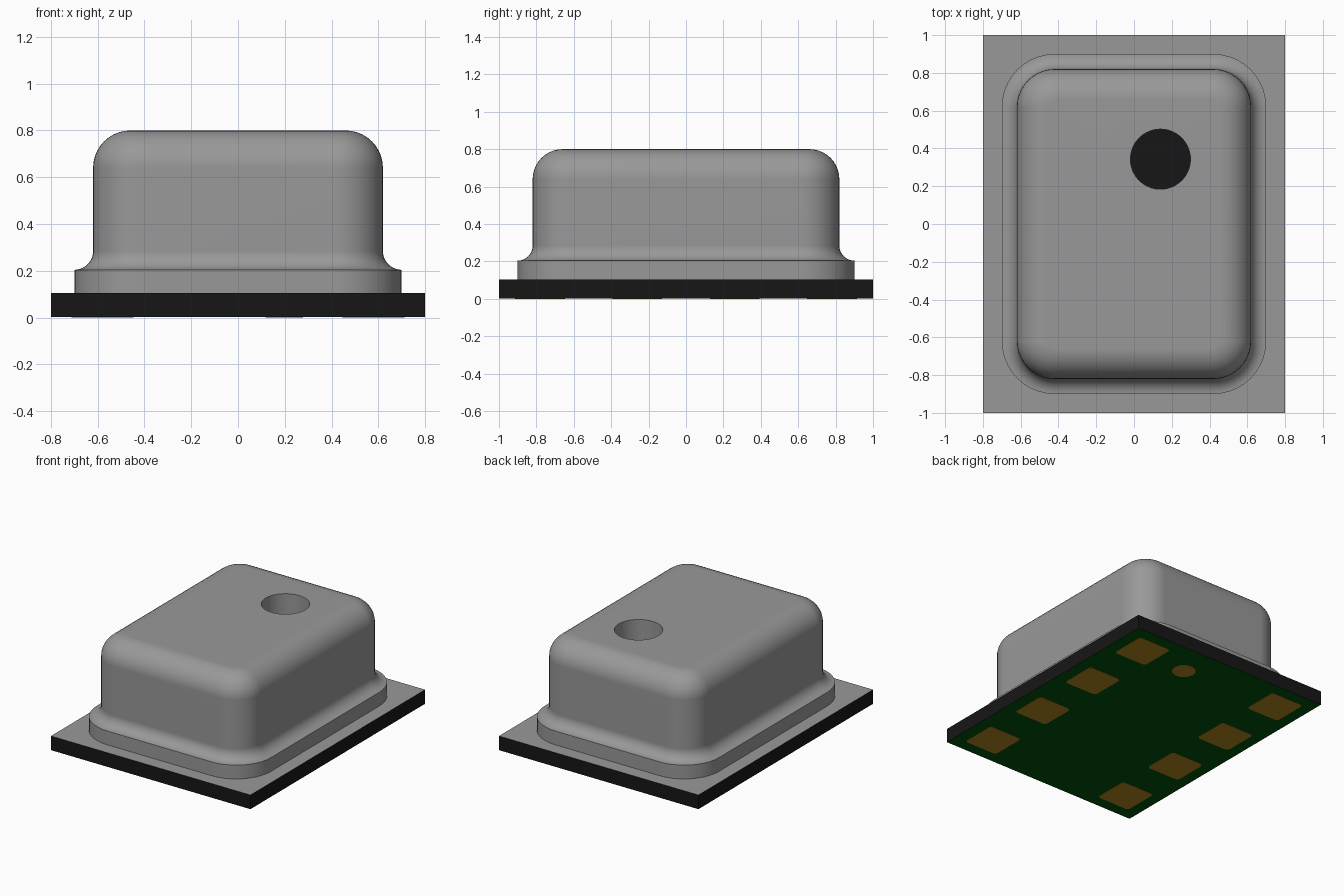
import bpy, bmesh, math

if "Cube" in bpy.data.objects:
    bpy.data.objects.remove(bpy.data.objects["Cube"], do_unlink=True)


def material(name, rgb):
    m = bpy.data.materials.new(name)
    m.use_nodes = True
    m.diffuse_color = (*rgb, 1)
    m.node_tree.nodes["Principled BSDF"].inputs["Base Color"].default_value = (*rgb, 1)
    return m


METAL = material("grey metal", (0.318, 0.318, 0.318))
BLACK = material("dark board edge", (0.008, 0.008, 0.008))
GREEN = material("green solder mask", (0.0, 0.08, 0.002))
GOLD = material("gold contact", (0.43, 0.235, 0.014))

BOARD_TOP, FLANGE_TOP, LID_TOP = 0.104, 0.204, 0.80


def rounded_rect(hx, hy, r, segs=10):
    """Counter-clockwise outline of a rectangle with rounded corners."""
    pts = []
    for i, (sx, sy) in enumerate([(1, 1), (-1, 1), (-1, -1), (1, -1)]):
        for k in range(segs + 1):
            a = math.pi / 2 * (i + k / segs)
            pts.append((sx * (hx - r) + r * math.cos(a), sy * (hy - r) + r * math.sin(a)))
    return pts


def circle(cx, cy, r, n=64):
    return [(cx + r * math.cos(2 * math.pi * i / n), cy + r * math.sin(2 * math.pi * i / n))
            for i in range(n)]


def add_ring(bm, pts, z):
    return [bm.verts.new((x, y, z)) for x, y in pts]


def bridge(bm, low, high):
    n = len(low)
    for i in range(n):
        j = (i + 1) % n
        bm.faces.new((low[i], low[j], high[j], high[i]))


def finish(bm, name, mats, smooth=False):
    mesh = bpy.data.meshes.new(name)
    bm.to_mesh(mesh)
    bm.free()
    ob = bpy.data.objects.new(name, mesh)
    bpy.context.collection.objects.link(ob)
    for m in mats:
        mesh.materials.append(m)
    if smooth:
        bpy.ops.object.select_all(action="DESELECT")
        ob.select_set(True)
        bpy.context.view_layer.objects.active = ob
        bpy.ops.object.shade_smooth_by_angle()
    return ob


def plate(name, pts, z0, z1, mat):
    bm = bmesh.new()
    low, high = add_ring(bm, pts, z0), add_ring(bm, pts, z1)
    bridge(bm, low, high)
    bm.faces.new(high)
    bm.faces.new(low[::-1])
    return finish(bm, name, [mat])


# Circuit board: metal top, dark edges, green underside
bm = bmesh.new()
bmesh.ops.create_cube(bm, size=1)
for v in bm.verts:
    v.co = (v.co.x * 1.6, v.co.y * 2, 0.0015 if v.co.z < 0 else BOARD_TOP)
bm.normal_update()
for f in bm.faces:
    f.material_index = 1 if abs(f.normal.z) < 0.5 else (0 if f.normal.z > 0 else 2)
finish(bm, "circuit_board", [METAL, BLACK, GREEN])

# Lid profile as (inset from the flange edge, height)
STEPS = 10
profile = [(0, BOARD_TOP)]
for k in range(STEPS + 1):      # concave fillet above the flange
    a = math.pi / 2 * k / STEPS
    profile.append((0.08 * math.sin(a), FLANGE_TOP + 0.08 * (1 - math.cos(a))))
for k in range(STEPS + 1):      # rounded top edge
    a = math.pi / 2 * k / STEPS
    profile.append((0.24 - 0.16 * math.cos(a), LID_TOP - 0.16 + 0.16 * math.sin(a)))

bm = bmesh.new()
rings = [add_ring(bm, rounded_rect(0.7 - d, 0.9 - d, 0.28 - d), z) for d, z in profile]
for low, high in zip(rings, rings[1:]):
    bridge(bm, low, high)

# Flat top with the round port left open
port = circle(0.14, 0.343, 0.159)
rim = add_ring(bm, port, LID_TOP)
edges = []
for loop in (rings[-1], rim):
    for a, b in zip(loop, loop[1:] + loop[:1]):
        edges.append(bm.edges.get((a, b)) or bm.edges.new((a, b)))
bmesh.ops.triangle_fill(bm, edges=edges, use_beauty=True, normal=(0, 0, 1))

# Port wall and dark floor
bottom = add_ring(bm, port, BOARD_TOP + 0.003)
bridge(bm, rim, bottom)
bm.faces.new(bottom).material_index = 1
bm.normal_update()
for f in bm.faces:
    if f.normal.z < -0.5:
        f.normal_flip()
lid = finish(bm, "lid", [METAL, BLACK], smooth=True)
weighted = lid.modifiers.new("weighted_normals", "WEIGHTED_NORMAL")
weighted.keep_sharp = True

# Contact pads in two rows under the board
for side, sx in (("left", 1), ("right", -1)):
    for i, y in enumerate((0.78, 0.26, -0.26, -0.78)):
        pts = [(px + sx * 0.58, py + y) for px, py in rounded_rect(0.133, 0.133, 0.025, 4)]
        plate(f"contact_pad_{side}_{i + 1}", pts, 0, 0.004, GOLD)

# Round marker beside the first pad
plate("round_marker", circle(0.197, 0.755, 0.08, 32), 0, 0.004, GOLD)
